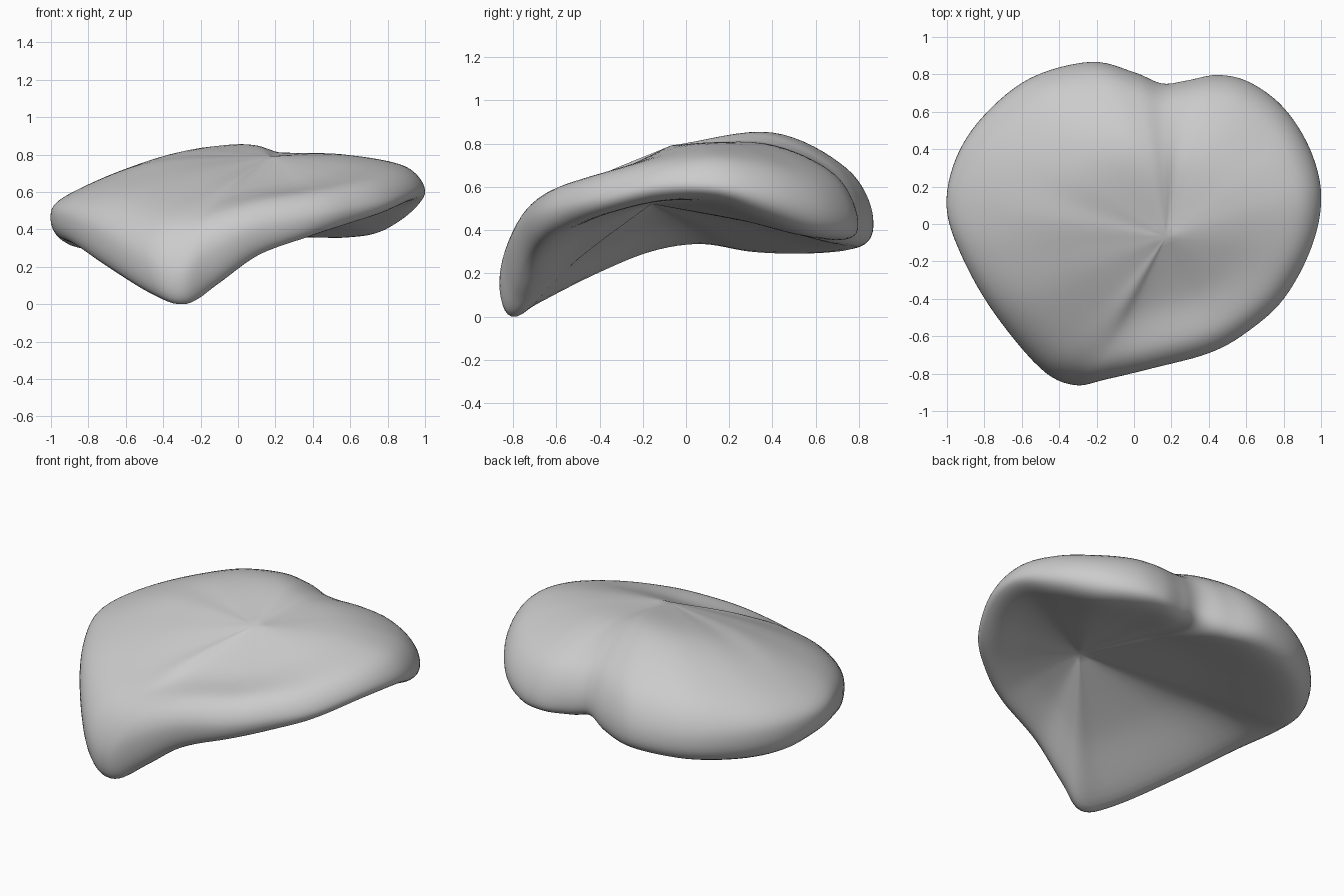
import bpy
import bmesh
from mathutils import Vector

default_cube = bpy.data.objects.get("Cube")
if default_cube:
    bpy.data.objects.remove(default_cube, do_unlink=True)

# Poles of the petal, where its radial sections meet above and below
TOP = Vector((0.17, -0.07, 0.79))
UNDER = Vector((0.26, -0.16, 0.52))
AROUND_STEPS, SECTION_STEPS = 6, 8

# Rim stations: x, y, rim height, lowest lip height,
# height of the top halfway in, fullness of the shoulder
STATIONS = [
    (-.32, -.86, .17, 0, .62, .57),
    (-.5, -.77, .24, .05, .63, .55),
    (-.75, -.47, .39, .19, .69, .55),
    (-.92, -.17, .47, .3, .73, .5),
    (-1, .09, .49, .335, .76, .45),
    (-.95, .35, .48, .3, .78, .5),
    (-.8, .58, .47, .29, .81, .53),
    (-.55, .78, .46, .3, .835, .57),
    (-.23, .865, .46, .32, .85, .57),
    (0, .81, .48, .34, .845, .6),
    (.15, .75, .5, .38, .825, .6),
    (.28, .765, .48, .36, .805, .6),
    (.45, .795, .45, .355, .8, .6),
    (.62, .755, .46, .355, .8, .6),
    (.8, .62, .5, .38, .8, .6),
    (.94, .4, .56, .46, .8, .65),
    (1, .15, .61, .54, .79, .7),
    (.95, -.12, .61, .54, .76, .7),
    (.8, -.4, .55, .48, .71, .7),
    (.6, -.58, .51, .42, .67, .7),
    (.4, -.69, .47, .36, .64, .7),
    (.1, -.77, .41, .26, .62, .65),
    (-.15, -.83, .29, .1, .61, .6),
]


def spline(p0, p1, p2, p3, t):
    """Catmull-Rom point between p1 and p2."""
    return 0.5 * (2 * p1 + (p2 - p0) * t
                  + (2 * p0 - 5 * p1 + 4 * p2 - p3) * t ** 2
                  + (3 * p1 - p0 - 3 * p2 + p3) * t ** 3)


def smooth_closed(points, steps):
    """Smooth loop through the points."""
    n = len(points)
    return [spline(points[i - 1], points[i], points[(i + 1) % n],
                   points[(i + 2) % n], k / steps)
            for i in range(n) for k in range(steps)]


def smooth_open(points, steps):
    """Smooth path through the points, ends included."""
    first = 2 * points[0] - points[1]
    last = 2 * points[-1] - points[-2]
    padded = [first] + points + [last]
    path = [spline(*padded[i:i + 4], k / steps)
            for i in range(len(points) - 1) for k in range(steps)]
    return path + [points[-1]]


def radial_section(station):
    """Path from the top pole, over the rolled rim, to the underside pole."""
    x, y, rim, lip, crown, fullness = station
    edge = Vector((x, y, rim))
    levels = [
        (TOP, 0.5, crown),
        (TOP, 0.87, rim + fullness * (crown - rim)),
        (TOP, 1, rim),
        (TOP, 0.91, lip),
        (UNDER, 0.5, (lip + UNDER.z) / 2),
    ]
    path = [TOP.copy()]
    for pole, reach, z in levels:
        point = pole.lerp(edge, reach)
        point.z = z
        path.append(point)
    return path + [UNDER.copy()]


# Smooth the sections around the rim, then from pole to pole
control = [radial_section(s) for s in STATIONS]
rings = [smooth_closed(list(ring), AROUND_STEPS) for ring in zip(*control)]
sections = [smooth_open(list(path), SECTION_STEPS) for path in zip(*rings)]

# Skin the sections into one closed petal
bm = bmesh.new()
top = bm.verts.new(sections[0][0])
bottom = bm.verts.new(sections[0][-1])
columns = [[bm.verts.new(p) for p in path[1:-1]] for path in sections]
for i, here in enumerate(columns):
    there = columns[i - 1]
    bm.faces.new((top, here[0], there[0]))
    bm.faces.new((bottom, there[-1], here[-1]))
    for k in range(len(here) - 1):
        bm.faces.new((here[k], here[k + 1], there[k + 1], there[k]))
bmesh.ops.recalc_face_normals(bm, faces=bm.faces)

mesh = bpy.data.meshes.new("petal")
bm.to_mesh(mesh)
bm.free()
petal = bpy.data.objects.new("petal", mesh)
bpy.context.collection.objects.link(petal)

# Rest the tip on the ground
lowest = min(v.co.z for v in mesh.vertices)
for v in mesh.vertices:
    v.co.z -= lowest

for polygon in mesh.polygons:
    polygon.use_smooth = True
